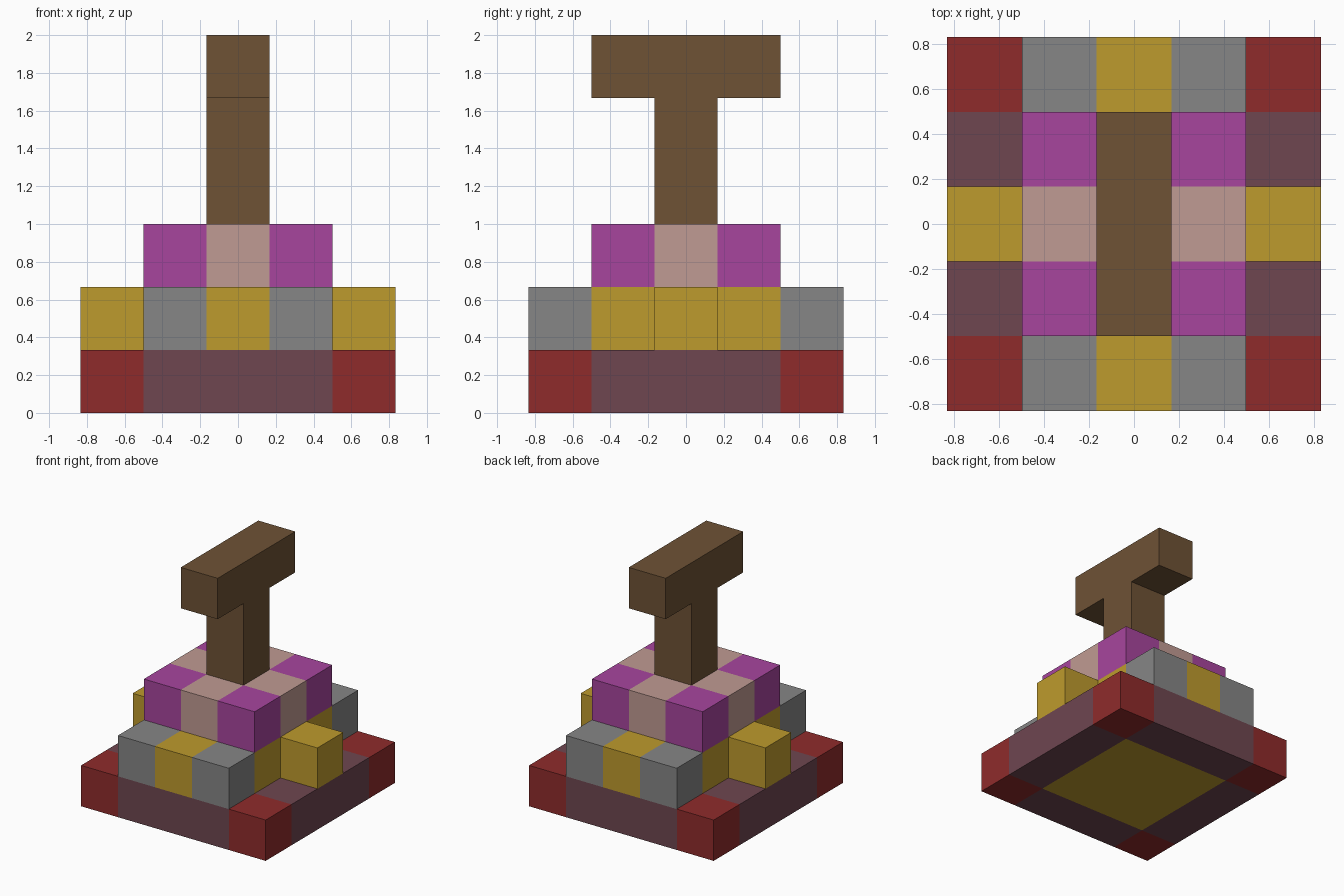
import bpy
import bmesh
from mathutils import Vector

cube = bpy.data.objects.get("Cube")
if cube:
    bpy.data.objects.remove(cube, do_unlink=True)

U = 1 / 3  # block size


def linear(c):
    c /= 255
    return c / 12.92 if c <= 0.04045 else ((c + 0.055) / 1.055) ** 2.4


def material(name, rgb):
    m = bpy.data.materials.new(name)
    m.use_nodes = True
    col = (*[linear(c) for c in rgb], 1)
    m.diffuse_color = col
    bsdf = m.node_tree.nodes["Principled BSDF"]
    bsdf.inputs["Base Color"].default_value = col
    bsdf.inputs["Roughness"].default_value = 0.9
    return m


PALETTE = {
    "R": material("dark red", (143, 43, 43)),
    "M": material("mauve", (110, 70, 80)),
    "Y": material("ochre", (190, 155, 45)),
    "G": material("grey", (134, 134, 134)),
    "P": material("magenta", (167, 69, 158)),
    "K": material("dusty pink", (192, 155, 147)),
    "B": material("brown", (110, 82, 53)),
}

# Each part: name, and its block layers from the bottom up (rows run along y)
PARTS = [
    ("base_slab", [["RMMMR", "MYYYM", "MYYYM", "MYYYM", "RMMMR"]]),
    ("lower_step", [[".GYG.", ".YYY.", "YYYYY", ".YYY.", ".GYG."]]),
    ("upper_step", [["PKP", "KBK", "PKP"]]),
    ("post", [["B"], ["B"]]),
    ("crossbar", [["B", "B", "B"]]),
]


def read_parts():
    parts, z = [], 0
    for name, layers in PARTS:
        cells = {}
        for rows in layers:
            for j, row in enumerate(rows):
                for i, key in enumerate(row):
                    if key != ".":
                        cells[i - len(row) // 2, j - len(rows) // 2, z] = key
            z += 1
        parts.append((name, cells))
    return parts


def build(name, cells, solid):
    """Make the outer faces of a group of blocks, coloured block by block."""
    keys = sorted(set(cells.values()))
    bm = bmesh.new()
    for cell, key in cells.items():
        centre = Vector(cell) + Vector((0, 0, 0.5))
        for axis in range(3):
            for sign in (-1, 1):
                n = Vector((0, 0, 0))
                n[axis] = sign
                if tuple(int(c + d) for c, d in zip(cell, n)) in solid:
                    continue
                a = Vector((0, 0, 0))
                a[(axis + 1) % 3] = 1
                b = n.cross(a)
                ring = [(-1, -1), (1, -1), (1, 1), (-1, 1)]
                face = bm.faces.new([
                    bm.verts.new((centre + (n + a * s + b * t) / 2) * U)
                    for s, t in ring])
                face.material_index = keys.index(key)
    bmesh.ops.remove_doubles(bm, verts=bm.verts, dist=0.001)
    # Merge flat neighbours of one colour
    bmesh.ops.dissolve_limit(bm, angle_limit=0.01, verts=bm.verts,
                             edges=bm.edges, delimit={"MATERIAL"})
    mesh = bpy.data.meshes.new(name)
    bm.to_mesh(mesh)
    bm.free()
    for k in keys:
        mesh.materials.append(PALETTE[k])
    bpy.context.collection.objects.link(bpy.data.objects.new(name, mesh))


parts = read_parts()
solid = {c for _, cells in parts for c in cells}
for part_name, part_cells in parts:
    build(part_name, part_cells, solid)
